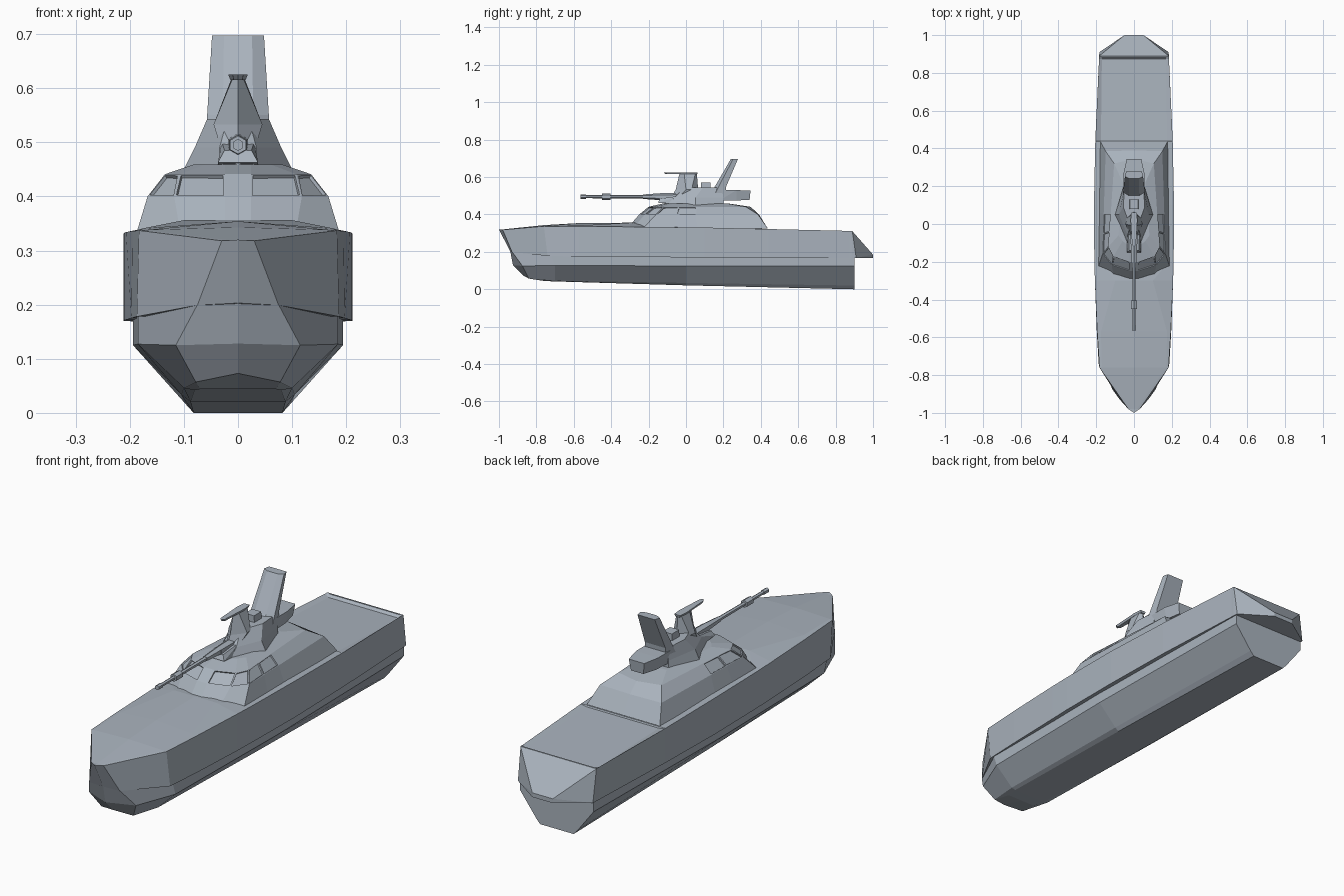
import bpy, bmesh, math
from mathutils import Matrix

paint = bpy.data.materials.new("hull_grey")
paint.diffuse_color = (0.40, 0.45, 0.51, 1)


def finish(name, bm):
    mesh = bpy.data.meshes.new(name)
    bm.to_mesh(mesh)
    bm.free()
    mesh.materials.append(paint)
    obj = bpy.data.objects.new(name, mesh)
    bpy.context.collection.objects.link(obj)
    return obj


def loft(name, rows, windows=(), caps=(True, True)):
    """Skin rows of half-section points (x >= 0) and mirror them over x = 0."""
    bm = bmesh.new()
    for s in (1, -1):
        vs = [[bm.verts.new((s * x, y, z)) for x, y, z in r] for r in rows]
        for i in range(len(rows) - 1):
            for j in range(len(rows[0]) - 1):
                f = bm.faces.new((vs[i][j], vs[i][j + 1], vs[i + 1][j + 1], vs[i + 1][j]))
                f.material_index = int((i, j) in windows)
        for row, cap in ((vs[0], caps[0]), (vs[-1], caps[1])):
            if cap:
                bm.faces.new(row)
    bmesh.ops.remove_doubles(bm, verts=bm.verts, dist=0.0005)
    bmesh.ops.recalc_face_normals(bm, faces=bm.faces)
    panes = [f for f in bm.faces if f.material_index]
    if panes:
        bmesh.ops.inset_individual(bm, faces=panes, thickness=0.005)
        bmesh.ops.inset_individual(bm, faces=panes, thickness=0.001, depth=-0.006)
    for f in bm.faces:
        f.material_index = 0
    return finish(name, bm)


def ring(z, pts):
    return [(x, y, z) for x, y in pts]


def hull_of(name, pts):
    bm = bmesh.new()
    for x, y, z in pts:
        for s in (1, -1):
            bm.verts.new((s * x, y, z))
    bmesh.ops.convex_hull(bm, input=bm.verts)
    bmesh.ops.dissolve_limit(bm, angle_limit=0.01, verts=bm.verts, edges=bm.edges)
    return finish(name, bm)


def barrel(name, y0, y1, r0, r1, z=0.495):
    bm = bmesh.new()
    m = Matrix.Translation((0, (y0 + y1) / 2, z)) @ Matrix.Rotation(math.pi / 2, 4, 'X')
    bmesh.ops.create_cone(bm, cap_ends=True, segments=6, radius1=r1, radius2=r0,
                          depth=y1 - y0, matrix=m)
    return finish(name, bm)


# Upper hull with deck: bottom edge (y, w, z), top edge (y, w, z), inner deck (w, z), centre z
stations = [
    ((-.94, 0, .203), (-1, 0, .32), (0, .32), .32),
    ((-.93, .075, .199), (-.98, .03, .318), (.015, .319), .32),
    ((-.74, .187, .178), (-.76, .183, .337), (.17, .338), .343),
    ((-.57, .197, .175), (-.57, .195, .336), (.175, .341), .354),
    ((-.30, .207, .172), (-.30, .207, .334), (.10, .356), .356),
    ((-.20, .21, .172), (-.20, .21, .333), (.185, .333), .355),
    ((.10, .212, .17), (.10, .212, .33), (.19, .33), .34),
    ((.437, .205, .17), (.437, .205, .322), (.175, .322), .322),
    ((.44, .205, .17), (.44, .205, .322), (.175, .316), .316),
    ((.875, .185, .168), (.873, .185, .312), (.17, .299), .299),
    ((.888, .185, .168), (.887, .185, .312), (.17, .312), .312),
]
rows = []
for (yb, wb, zb), (yt, wt, zt), (wi, zi), zc in stations:
    rows.append([(0, yb, zb), (wb, yb, zb), (wt, yt, zt), (wi, yt, zi), (0, yt, zc)])
loft("upper_hull", rows, caps=(False, True))

# Sloped transom
hull_of("transom", [(.185, .884, .312), (.185, .884, .168), (.185, .889, .311),
                    (.183, .91, .168), (.05, 1, .185), (.05, 1, .166)])

# Lower hull: top, chine, bilge, keel
low = [
    [(0, -.94, .206), (0, -.925, .128), (0, -.87, .073), (0, -.76, .045)],
    [(.075, -.93, .20), (.115, -.875, .125), (.078, -.84, .057), (.07, -.755, .044)],
    [(.185, -.72, .185), (.185, -.70, .127), (.10, -.70, .046), (.08, -.70, .042)],
    [(.194, 0, .18), (.194, 0, .125), (.105, 0, .034), (.088, 0, .021)],
    [(.18, .9, .172), (.18, .9, .125), (.1, .9, .02), (.082, .9, 0)],
]
loft("lower_hull", [[(0, r[0][1], r[0][2])] + r + [(0, r[3][1], r[3][2])] for r in low],
     caps=(False, True))


# Bridge superstructure with recessed windows
def bridge_ring(z, front, fw, cw, cy, rw, ry, ry2, split):
    s1, s2 = split
    side = lambda y: cw + (rw - cw) * (y - cy) / (ry - cy)
    return ring(z, [(0, front), (.024, front), (fw, front + .03), (cw, cy), (side(s1), s1),
                    (side(s2), s2), (rw, ry), (0, ry2)])


loft("bridge", [
    bridge_ring(.325, -.315, .105, .190, -.23, .178, .437, .437, (-.06, .06)),
    bridge_ring(.40, -.25, .118, .167, -.16, .150, .385, .39, (-.05, .055)),
    bridge_ring(.441, -.20, .108, .135, -.12, .105, .32, .345, (-.04, .055)),
    bridge_ring(.459, -.12, .060, .082, -.06, .060, .22, .225, (-.03, .05)),
], windows=[(1, j) for j in (1, 2, 3, 4)])

# Turret pedestal and gun mount
loft("pedestal", [
    ring(.45, [(0, -.13), (.035, -.11), (.10, .05), (.055, .20), (0, .20)]),
    ring(.49, [(0, -.07), (.034, -.06), (.08, .05), (.055, .20), (0, .20)]),
    ring(.543, [(0, -.02), (.02, -.01), (.057, .09), (.05, .19), (0, .19)]),
])
hull_of("gun_mount", [(.037, -.15, .463), (.025, -.14, .485), (.037, -.04, .455),
                      (.03, -.03, .50)])

# Gun barrel sections
for i, sec in enumerate([(-.56, -.20, .008, .010), (-.565, -.535, .011, .011),
                         (-.45, -.405, .017, .017), (-.23, -.13, .012, .019),
                         (-.14, -.02, .019, .022)]):
    barrel("gun_barrel_%d" % i, *sec)

# Sensor mast and radar blade
loft("sensor_mast", [
    ring(.50, [(0, -.075), (.035, -.03), (.034, .03), (0, .07)]),
    ring(.533, [(0, -.055), (.045, 0), (.040, .03), (0, .065)]),
    ring(.618, [(0, -.035), (.010, -.01), (.012, .05), (0, .058)]),
])
loft("radar_blade", [
    ring(.615, [(0, -.11), (.008, -.10), (.014, .02), (.01, .06), (0, .06)]),
    ring(.625, [(0, -.12), (.010, -.11), (.018, .02), (.014, .062), (0, .062)]),
])

# Sensor box between mast and fin
hull_of("sensor_box", [(.025, .08, .53), (.025, .13, .53), (.022, .08, .572), (.022, .13, .572)])

# Raked exhaust fin and rear housing
loft("exhaust_fin", [
    ring(.50, [(0, .12), (.03, .12), (.06, .15), (.05, .21), (0, .21)]),
    ring(.55, [(0, .155), (.028, .155), (.057, .175), (.05, .215), (0, .215)]),
    ring(.697, [(0, .24), (.026, .24), (.048, .252), (.042, .278), (0, .278)]),
])
hull_of("rear_housing", [(.05, .18, .475), (.055, .18, .53), (.045, .27, .475), (.055, .27, .53),
                         (.03, .34, .478), (.038, .345, .528)])
